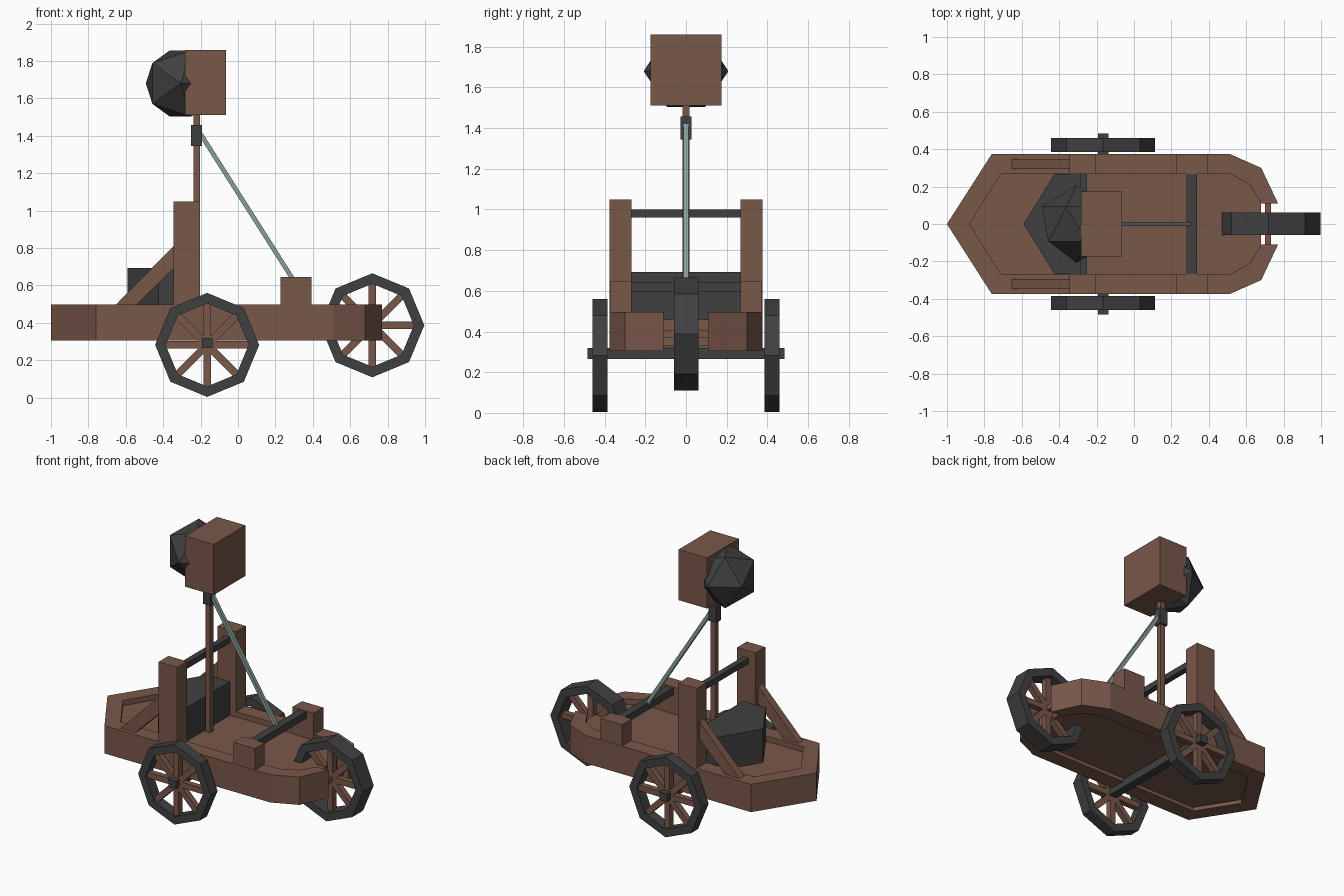
import bpy, bmesh, math
from mathutils import Vector, Matrix

if "Cube" in bpy.data.objects:
    bpy.data.objects.remove(bpy.data.objects["Cube"])


def material(name, rgb):
    lin = [((c / 255 + 0.055) / 1.055) ** 2.4 for c in rgb]
    m = bpy.data.materials.new(name)
    m.diffuse_color = (*lin, 1)
    m.use_nodes = True
    m.node_tree.nodes["Principled BSDF"].inputs["Base Color"].default_value = m.diffuse_color
    return m


WOOD = material("brown wood", (121, 87, 73))
IRON = material("dark iron", (64, 64, 64))
ROPE = material("grey green rope", (135, 158, 154))


def finish(name, bm, mat):
    bmesh.ops.recalc_face_normals(bm, faces=bm.faces)
    me = bpy.data.meshes.new(name)
    bm.to_mesh(me)
    bm.free()
    me.materials.append(mat)
    ob = bpy.data.objects.new(name, me)
    bpy.context.collection.objects.link(ob)
    return ob


def box(name, x, y, z, mat):
    """Box from (min, max) ranges."""
    bm = bmesh.new()
    bmesh.ops.create_cube(bm, size=1)
    for v in bm.verts:
        v.co = [r[0] + (c + 0.5) * (r[1] - r[0]) for c, r in zip(v.co, (x, y, z))]
    return finish(name, bm, mat)


def prism(name, pts, a, b, mat, axis="z"):
    """Extrude a flat outline from a to b along z (xy outline) or y (xz outline)."""
    bm = bmesh.new()
    co = [(p, q, a) if axis == "z" else (p, a, q) for p, q in pts]
    f = bm.faces.new([bm.verts.new(c) for c in co])
    ext = bmesh.ops.extrude_face_region(bm, geom=[f], use_keep_orig=True)
    move = Vector((0, 0, b - a)) if axis == "z" else Vector((0, b - a, 0))
    bmesh.ops.translate(bm, vec=move, verts=[v for v in ext["geom"] if isinstance(v, bmesh.types.BMVert)])
    return finish(name, bm, mat)


def beam(name, p, q, w, d, mat):
    """Straight bar between two points."""
    p, q = Vector(p), Vector(q)
    bm = bmesh.new()
    bmesh.ops.create_cube(bm, size=1)
    rot = (q - p).to_track_quat("Z", "Y").to_matrix().to_4x4()
    size = Matrix.Diagonal((w, d, (q - p).length, 1))
    bmesh.ops.transform(bm, matrix=Matrix.Translation((p + q) / 2) @ rot @ size, verts=bm.verts)
    return finish(name, bm, mat)


def wheel(name, x, z, y0, y1, r=0.278, inner=0.222):
    """Eight-sided rim with spokes running to its corners."""
    bm = bmesh.new()
    rings = []
    for i in range(8):
        a = i * math.pi / 4
        rings.append([bm.verts.new((x + s * math.cos(a), y, z + s * math.sin(a)))
                      for s, y in ((r, y0), (r, y1), (inner, y1), (inner, y0))])
    for i in range(8):
        p, q = rings[i], rings[(i + 1) % 8]
        for j in range(4):
            k = (j + 1) % 4
            bm.faces.new((p[j], p[k], q[k], q[j]))
    finish(name + "_rim", bm, IRON)
    ym, s = (y0 + y1) / 2, inner + 0.01
    for i in range(4):
        a = i * math.pi / 4
        d = Vector((math.cos(a) * s, 0, math.sin(a) * s))
        c = Vector((x, ym, z))
        beam(name + "_spoke", c - d, c + d, 0.04, 0.04, WOOD)


def mirrored(pts):
    return [(x, -y) for x, y in reversed(pts) if abs(y) > 1e-6]


# chassis: open frame ring around a sunken deck
outer = [(0.77, 0.11), (0.68, 0.30), (0.51, 0.375), (-0.76, 0.375), (-1, 0)]
inner = [(0.68, 0.11), (0.62, 0.21), (0.51, 0.27), (-0.71, 0.27), (-0.88, 0)]
prism("chassis_frame", outer + mirrored(outer) + list(reversed(mirrored(inner))) + list(reversed(inner)),
      0.305, 0.497, WOOD)
prism("deck", inner + mirrored(inner), 0.33, 0.46, WOOD)

# wheels and axles
wheel("front_wheel", 0.718, 0.387, -0.058, 0.062)
box("front_axle", (0.70, 0.732), (-0.13, 0.13), (0.37, 0.405), WOOD)
box("rear_axle", (-0.193, -0.137), (-0.485, 0.485), (0.265, 0.32), IRON)

for side, s in (("right", -1), ("left", 1)):
    def span(a, b):
        return tuple(sorted((s * a, s * b)))
    wheel(side + "_rear_wheel", -0.165, 0.282, *span(0.385, 0.46))
    # upright with sloping brace, and the rope bar block
    box(side + "_upright", (-0.345, -0.203), span(0.268, 0.375), (0.45, 1.05), WOOD)
    prism(side + "_brace", [(-0.66, 0.49), (-0.55, 0.49), (-0.34, 0.695), (-0.34, 0.815)],
          s * 0.294, s * 0.347, WOOD, "y")
    box(side + "_bar_block", (0.228, 0.392), span(0.268, 0.373), (0.45, 0.645), WOOD)

box("upright_crossbar", (-0.29, -0.25), (-0.28, 0.28), (0.96, 1.0), IRON)
box("rope_bar", (0.282, 0.336), (-0.28, 0.28), (0.595, 0.643), IRON)

# ballast chest with a pointed back
prism("ballast_chest", [(-0.25, 0.268), (-0.425, 0.268), (-0.59, 0), (-0.425, -0.268), (-0.25, -0.268)],
      0.45, 0.692, IRON)

# throwing arm, collar, head and rope
box("throwing_arm", (-0.238, -0.202), (-0.018, 0.018), (0.45, 1.53), WOOD)
box("arm_collar", (-0.25, -0.192), (-0.027, 0.027), (1.345, 1.458), IRON)
box("arm_head", (-0.283, -0.065), (-0.174, 0.174), (1.51, 1.86), WOOD)
beam("rope", (-0.21, 0, 1.425), (0.305, 0, 0.615), 0.024, 0.024, ROPE)

# boulder: icosahedron with its poles along y
bm = bmesh.new()
bmesh.ops.create_icosphere(bm, subdivisions=1, radius=0.208,
                           matrix=Matrix.Translation((-0.307, 0, 1.68)) @ Matrix.Rotation(math.pi / 2, 4, "X"))
finish("boulder", bm, IRON)
